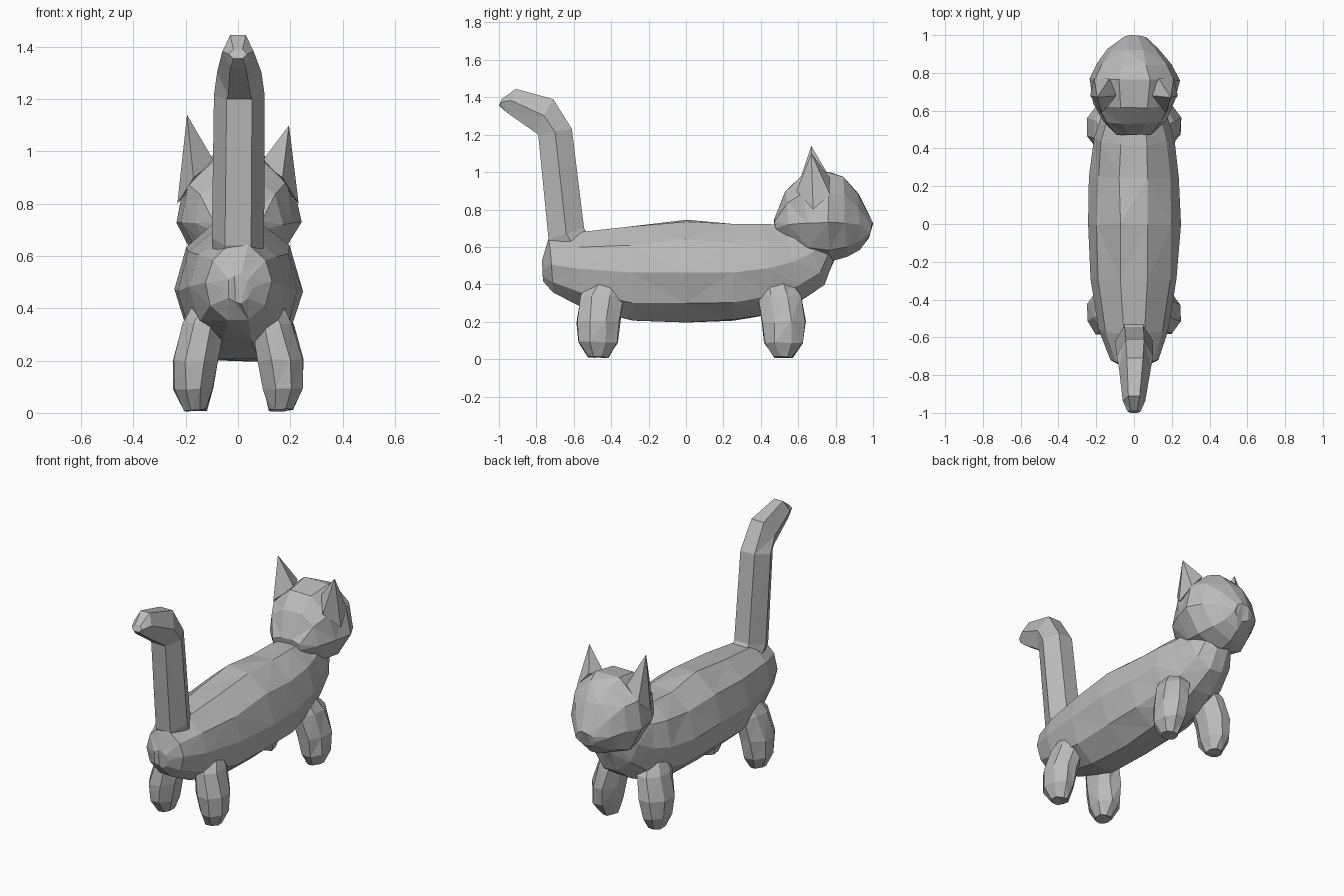
import bpy, bmesh, math, random
from mathutils import Vector

if "Cube" in bpy.data.objects:
    bpy.data.objects.remove(bpy.data.objects["Cube"])

random.seed(4)
fur = bpy.data.materials.new("grey_fur")
fur.diffuse_color = (0.5, 0.5, 0.5, 1)
fur.use_nodes = True
fur.node_tree.nodes["Principled BSDF"].inputs["Base Color"].default_value = fur.diffuse_color


def finish(name, bm):
    bmesh.ops.triangulate(bm, faces=bm.faces[:])
    bmesh.ops.recalc_face_normals(bm, faces=bm.faces[:])
    me = bpy.data.meshes.new(name)
    bm.to_mesh(me)
    bm.free()
    me.materials.append(fur)
    ob = bpy.data.objects.new(name, me)
    bpy.context.collection.objects.link(ob)
    return ob


def loft(name, sections, n, side=1, jitter=0.006, flat=True):
    """Each section: lower (y, z), upper (y, z), centre x, half width."""
    bm = bmesh.new()
    rings = []
    for (ay, az), (by, bz), cx, w in sections:
        ring = []
        for i in range(n):
            t = 2 * math.pi * (i + (0.5 if flat else 0)) / n
            k = math.cos(t) / (math.cos(math.pi / n) if flat else 1)
            s = math.sin(t)
            f = (1 + k) / 2
            p = Vector((side * (cx + w * s), ay + (by - ay) * f, az + (bz - az) * f))
            p += Vector([random.uniform(-jitter, jitter) for _ in range(3)])
            p.z = max(p.z, 0)
            ring.append(bm.verts.new(p))
        rings.append(ring)
    for r, q in zip(rings, rings[1:]):
        for i in range(n):
            j = (i + 1) % n
            bm.faces.new((r[i], r[j], q[j], q[i]))
    bm.faces.new(rings[0])
    bm.faces.new(rings[-1])
    return finish(name, bm)


# Body, from rump to chest
loft("body", [
    ((-.76, .42), (-.765, .53), 0, .05),
    ((-.71, .36), (-.73, .64), 0, .125),
    ((-.55, .28), (-.58, .68), 0, .185),
    ((-.28, .21), (-.30, .71), 0, .23),
    ((0, .20), (0, .74), 0, .245),
    ((.25, .21), (.24, .72), 0, .235),
    ((.48, .25), (.42, .72), 0, .21),
    ((.62, .31), (.52, .72), 0, .18),
    ((.74, .40), (.60, .74), 0, .145),
    ((.79, .53), (.68, .74), 0, .11)], 10)

# Head, from nape to muzzle
loft("head", [
    ((.49, .66), (.47, .75), 0, .10),
    ((.56, .60), (.53, .90), 0, .17),
    ((.66, .55), (.62, .98), 0, .22),
    ((.77, .535), (.76, 1.0), 0, .243),
    ((.86, .56), (.84, .97), 0, .20),
    ((.93, .60), (.92, .88), 0, .135),
    ((.97, .64), (1.0, .73), 0, .065)], 9)

# Tail with bent tip
loft("tail", [
    ((-.66, .50), (-.46, .58), 0, .09),
    ((-.735, .64), (-.545, .70), 0, .10),
    ((-.79, 1.20), (-.61, 1.23), .005, .097),
    ((-.81, 1.215), (-.71, 1.39), .005, .085),
    ((-.96, 1.32), (-.91, 1.445), 0, .06),
    ((-1.0, 1.355), (-.985, 1.39), 0, .035)], 6, jitter=0)

for side, word in ((-1, "left"), (1, "right")):
    # Ears: tapered pyramids leaning outwards
    bm = bmesh.new()
    base = [(.09, .68, .96), (.17, .59, .90), (.232, .68, .80), (.21, .77, .88), (.13, .77, .97)]
    b = [bm.verts.new((side * x, y, z)) for x, y, z in base]
    tip = bm.verts.new((side * .195, .67, 1.12 - .02 * side))
    for i in range(5):
        bm.faces.new((b[i], b[(i + 1) % 5], tip))
    bm.faces.new(b)
    finish(word + "_ear", bm)

    # Stubby legs splayed outwards, direction d sets the lean along y
    for name, y, d in (("hind", -.47, 1), ("front", .52, -1)):
        def level(z, cy, ry, cx, rx):
            c = y + d * cy
            return (c - ry, z), (c + ry, z), cx, rx
        loft(f"{word}_{name}_leg", [
            level(.42, .04, .08, .10, .07),
            level(.34, .02, .115, .13, .085),
            level(.20, 0, .115, .163, .09),
            level(.09, 0, .10, .17, .08),
            level(.01, 0, .05, .165, .045)], 8, side)
